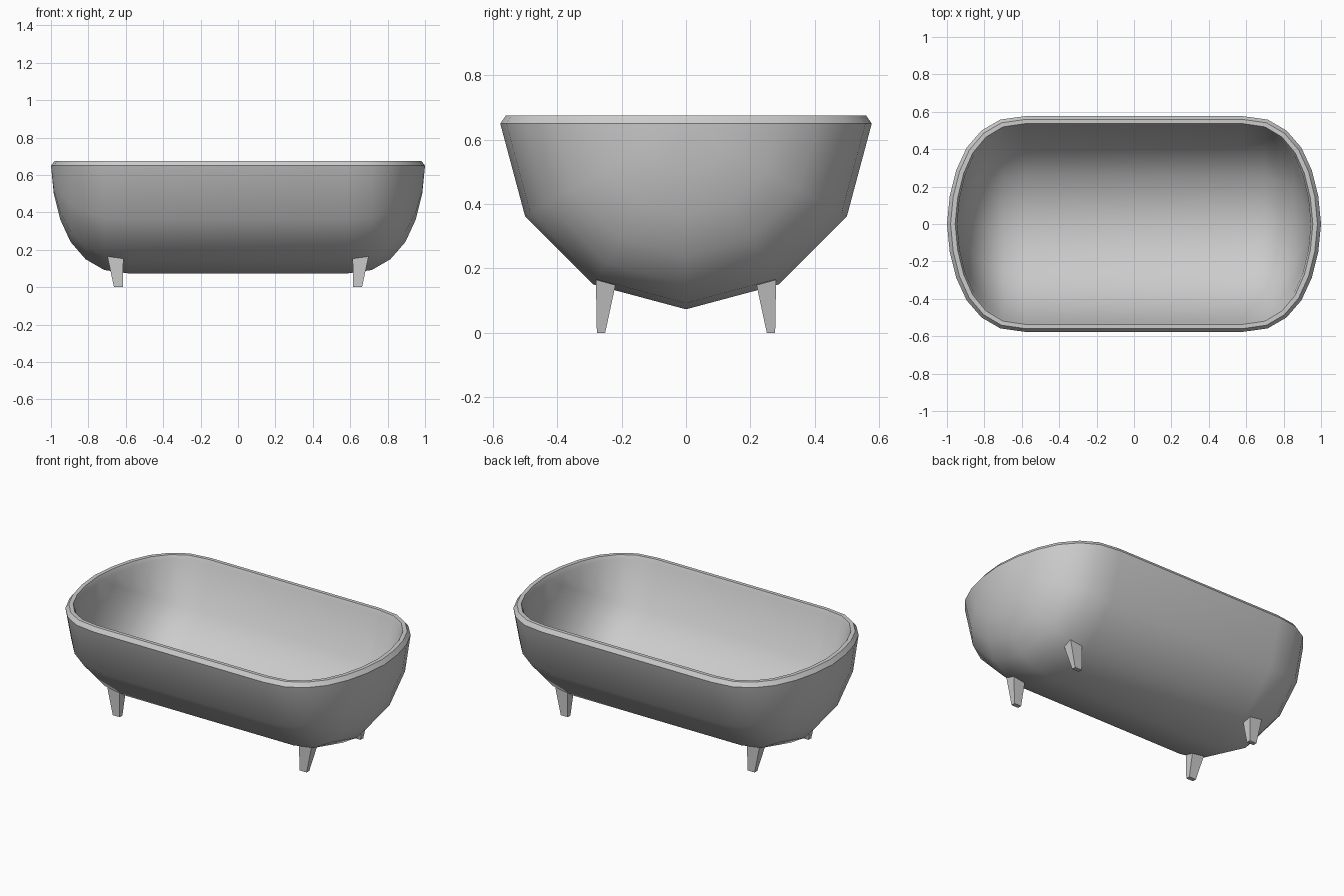
import bpy, bmesh, math
from mathutils import Vector

if "Cube" in bpy.data.objects:
    bpy.data.objects.remove(bpy.data.objects["Cube"])

RIM_Z, RIM_TOP = 0.65, 0.675
# (x, radius) of the lengthwise profile, from the straight part to the end point
HALF = [(0.58, 0.577), (0.715, 0.558), (0.815, 0.50), (0.895, 0.408),
        (0.95, 0.289), (0.985, 0.15), (1.0, 0.0)]


def shell_points(rscale, xscale):
    half = [(0.58 + (x - 0.58) * xscale, r * rscale) for x, r in HALF]
    profile = [(-x, r) for x, r in reversed(half)] + half
    rows = []
    for x, r in profile:
        rows.append([Vector((x, -r * math.cos(j * math.pi / 6),
                             RIM_Z - r * math.sin(j * math.pi / 6))) for j in range(7)])
    return rows


def finish(bm, name, smooth):
    bmesh.ops.remove_doubles(bm, verts=bm.verts, dist=1e-4)
    bmesh.ops.recalc_face_normals(bm, faces=bm.faces)
    mesh = bpy.data.meshes.new(name)
    bm.to_mesh(mesh)
    bm.free()
    ob = bpy.data.objects.new(name, mesh)
    bpy.context.collection.objects.link(ob)
    if smooth:
        bpy.ops.object.select_all(action='DESELECT')
        ob.select_set(True)
        bpy.context.view_layer.objects.active = ob
        bpy.ops.object.shade_smooth_by_angle(angle=math.radians(35))
    return ob


# Tub: closed strip outer wall -> bevelled rim -> inner wall -> rim, lofted along x
outer = shell_points(1.0, 1.0)
inner = shell_points(0.913, 0.87)
bm = bmesh.new()
loops = []
for o, i in zip(outer, inner):
    def rim(j, t):
        p = o[j].lerp(i[j], t)
        p.z = RIM_TOP
        return p
    pts = o + [rim(6, 0.35), rim(6, 0.8)] + i[::-1] + [rim(0, 0.8), rim(0, 0.35)]
    loops.append([bm.verts.new(p) for p in pts])
n = len(loops[0])
for a, b in zip(loops, loops[1:]):
    for k in range(n):
        m = (k + 1) % n
        bm.faces.new((a[k], a[m], b[m], b[k]))
bmesh.ops.dissolve_degenerate(bm, dist=1e-5, edges=bm.edges)
finish(bm, "tub", True)

# Feet: tapered blocks flaring up into the tub
LEVELS = [(0.0, 0.615, 0.663, 0.251, 0.277), (0.172, 0.613, 0.70, 0.214, 0.28)]
for sx, xn in ((-1, "left"), (1, "right")):
    for sy, yn in ((-1, "front"), (1, "back")):
        bm = bmesh.new()
        for z, x0, x1, y0, y1 in LEVELS:
            for x in (x0, x1):
                for y in (y0, y1):
                    bm.verts.new((sx * x, sy * y, z))
        bmesh.ops.convex_hull(bm, input=bm.verts)
        finish(bm, f"foot_{yn}_{xn}", False)
